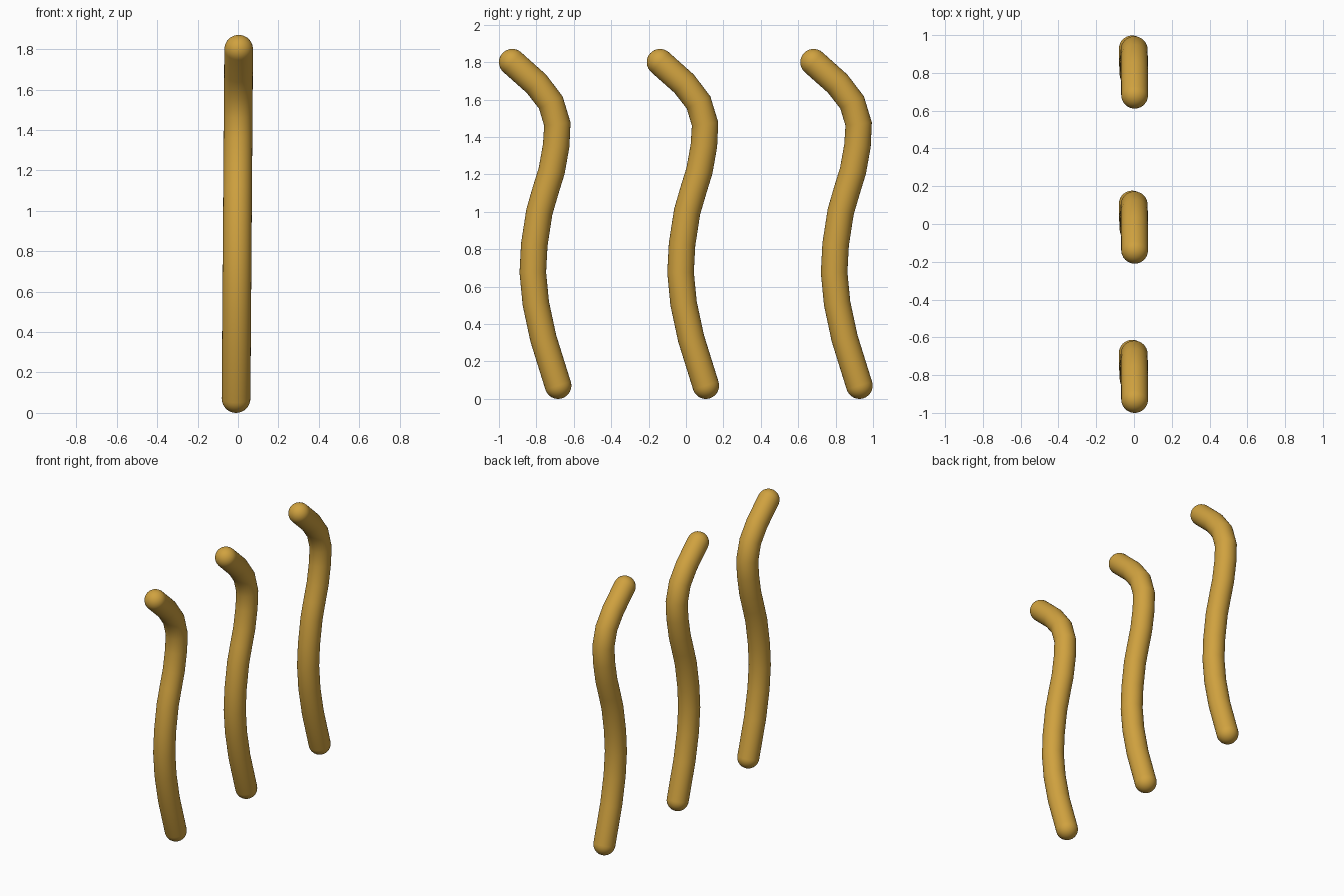
import bpy, bmesh, math
from mathutils import Vector

if "Cube" in bpy.data.objects:
    bpy.data.objects.remove(bpy.data.objects["Cube"])

RADIUS = 0.071
SIDES = 32
CAP_STEPS = 8

# Centre line of one strand as (y, z), top to bottom
PATH = [(-.139, 1.80), (-.01, 1.685), (.067, 1.585), (.102, 1.47), (.096, 1.355),
        (.072, 1.22), (.038, 1.11), (.006, 1.0), (-.021, .826), (-.029, .676),
        (-.013, .511), (.027, .324), (.106, .071)]

gold = bpy.data.materials.new("golden_yellow")
gold.diffuse_color = (0.63, 0.36, 0.05, 1)
gold.use_nodes = True
gold.node_tree.nodes["Principled BSDF"].inputs["Base Color"].default_value = gold.diffuse_color


def strand(name, offset):
    """Wavy round tube with hemispherical ends, leaning slightly sideways."""
    pts = [Vector((-0.01 + 0.0075 * z, y, z)) for y, z in PATH]
    n = len(pts)
    # Sections: centre, tangent, radius
    sections = []
    for i, p in enumerate(pts):
        before = (p - pts[i - 1]).normalized() if i else Vector()
        after = (pts[i + 1] - p).normalized() if i < n - 1 else Vector()
        sections.append((p, (before + after).normalized(), RADIUS))
    # Rounded ends
    first, last = sections[0], sections[-1]
    for k in range(1, CAP_STEPS):
        a = math.pi / 2 * k / CAP_STEPS
        out, r = RADIUS * math.sin(a), RADIUS * math.cos(a)
        sections.insert(0, (first[0] - first[1] * out, first[1], r))
        sections.append((last[0] + last[1] * out, last[1], r))

    bm = bmesh.new()
    rings = []
    for c, t, r in sections:
        side = (Vector((1, 0, 0)) - t * t.x).normalized()
        up = t.cross(side)
        rings.append([bm.verts.new(c + r * (side * math.cos(a) + up * math.sin(a)))
                      for a in (2 * math.pi * j / SIDES for j in range(SIDES))])
    for a, b in zip(rings, rings[1:]):
        for j in range(SIDES):
            k = (j + 1) % SIDES
            bm.faces.new((a[j], a[k], b[k], b[j]))
    # Pole fans
    for ring, pole in ((rings[0], first[0] - first[1] * RADIUS),
                       (rings[-1], last[0] + last[1] * RADIUS)):
        v = bm.verts.new(pole)
        for j in range(SIDES):
            bm.faces.new((ring[j], ring[(j + 1) % SIDES], v))
    bmesh.ops.recalc_face_normals(bm, faces=bm.faces)
    for f in bm.faces:
        f.smooth = True
    mesh = bpy.data.meshes.new(name)
    bm.to_mesh(mesh)
    bm.free()
    mesh.materials.append(gold)
    obj = bpy.data.objects.new(name, mesh)
    obj.location.y = offset
    bpy.context.collection.objects.link(obj)


# Three identical strands in a row from front to back
for name, offset in (("front_strand", -.79), ("middle_strand", 0), ("back_strand", .821)):
    strand(name, offset)
